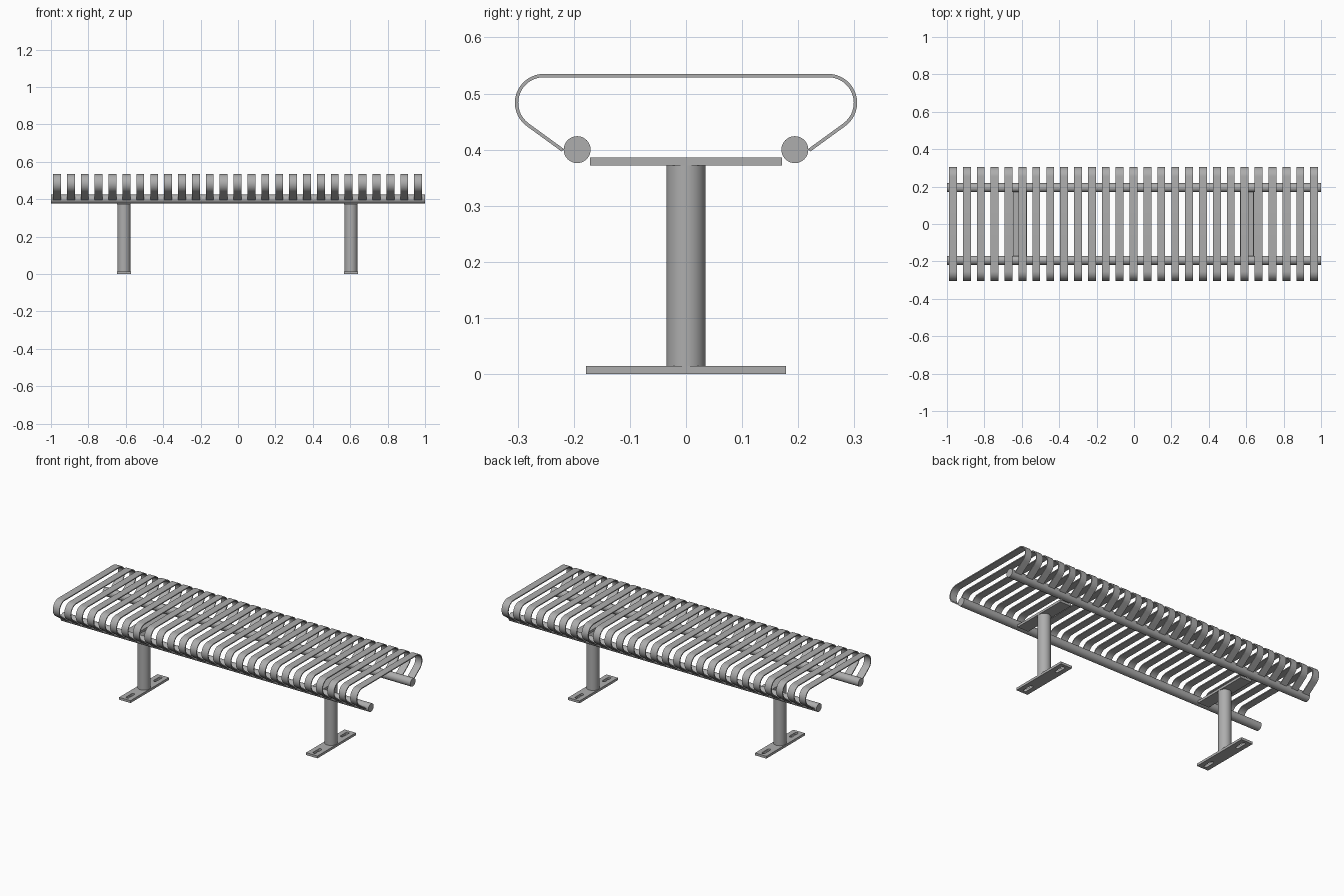
import bpy, bmesh, math

cube = bpy.data.objects.get("Cube")
if cube:
    bpy.data.objects.remove(cube, do_unlink=True)

# Single painted-steel colour
steel = bpy.data.materials.new("grey steel")
steel.use_nodes = True
STEEL = (0.42, 0.42, 0.42, 1)
steel.diffuse_color = STEEL
steel.node_tree.nodes["Principled BSDF"].inputs["Base Color"].default_value = STEEL


def finish(obj, name):
    obj.name = name
    obj.data.materials.clear()
    obj.data.materials.append(steel)
    bpy.ops.object.select_all(action='DESELECT')
    obj.select_set(True)
    bpy.context.view_layer.objects.active = obj
    bpy.ops.object.shade_smooth_by_angle(angle=math.radians(35))
    return obj


def tube(name, radius, length, loc, rot=(0, 0, 0)):
    bpy.ops.mesh.primitive_cylinder_add(vertices=32, radius=radius, depth=length,
                                        location=loc, rotation=rot)
    return finish(bpy.context.object, name)


def slotted_plate(name, x, half_w, half_l, thick):
    """Flat plate with a rounded slot near each end."""
    curve = bpy.data.curves.new(name, 'CURVE')
    curve.dimensions = '2D'
    curve.fill_mode = 'BOTH'
    curve.extrude = thick / 2

    def loop(points):
        spline = curve.splines.new('POLY')
        spline.points.add(len(points) - 1)
        for p, (px, py) in zip(spline.points, points):
            p.co = (px, py, 0, 1)
        spline.use_cyclic_u = True

    loop([(-half_w, -half_l), (half_w, -half_l), (half_w, half_l), (-half_w, half_l)])
    radius, straight = 0.009, 0.025
    for side in (-1, 1):
        slot = []
        for i in range(18):
            a = math.pi * (i if i < 9 else i - 1) / 8
            shift = straight if i < 9 else -straight
            slot.append((radius * math.cos(a),
                         side * 0.127 + shift + radius * math.sin(a)))
        loop(slot)
    obj = bpy.data.objects.new(name, curve)
    bpy.context.collection.objects.link(obj)
    obj.location = (x, 0, thick / 2)
    bpy.ops.object.select_all(action='DESELECT')
    obj.select_set(True)
    bpy.context.view_layer.objects.active = obj
    bpy.ops.object.convert(target='MESH')
    return finish(bpy.context.object, name)


# Slat: flat bar bent round both seat edges and tucked back to the rails
HALF_T, WIDTH, RADIUS = 0.003, 0.042, 0.0485
CY, CZ = 0.2535, 0.4835
BEND = math.radians(-54)          # angle where the bend ends
half = []                         # (y, z, normal y, normal z)
steps = 16
for i in range(steps + 1):
    a = math.pi / 2 + (BEND - math.pi / 2) * i / steps
    c, s = math.cos(a), math.sin(a)
    half.append((CY + RADIUS * c, CZ + RADIUS * s, c, s))
y, z, c, s = half[-1]
half.append((y + s * 0.077, z - c * 0.077, c, s))
path = [(-y, z, -c, s) for y, z, c, s in reversed(half)] + half

bm = bmesh.new()
rings = []
for y, z, c, s in path:
    rings.append([bm.verts.new((sx * WIDTH / 2, y + o * HALF_T * c, z + o * HALF_T * s))
                  for sx, o in ((-1, 1), (1, 1), (1, -1), (-1, -1))])
for r0, r1 in zip(rings, rings[1:]):
    for k in range(4):
        n = (k + 1) % 4
        bm.faces.new((r0[k], r0[n], r1[n], r1[k]))
bm.faces.new(rings[0])
bm.faces.new(rings[-1])
bmesh.ops.recalc_face_normals(bm, faces=bm.faces)
mesh = bpy.data.meshes.new("seat_slats")
bm.to_mesh(mesh)
bm.free()
slats = bpy.data.objects.new("seat_slats", mesh)
bpy.context.collection.objects.link(slats)
slats.location.x = -0.968
finish(slats, "seat_slats")
array = slats.modifiers.new("repeat", 'ARRAY')
array.count = 27
array.use_relative_offset = False
array.use_constant_offset = True
array.constant_offset_displace = (1.931 / 26, 0, 0)

# Long rails under the slats
for name, side in (("front_rail", -1), ("back_rail", 1)):
    tube(name, 0.024, 2, (0, side * 0.194, 0.4), (0, math.pi / 2, 0))

# Pedestals: foot plate, post and cross plate
for name, x in (("right", -0.61), ("left", 0.604)):
    slotted_plate(name + "_foot_plate", x, 0.037, 0.178, 0.014)
    tube(name + "_post", 0.035, 0.36, (x, 0, 0.193))
    bpy.ops.mesh.primitive_cube_add(size=1, location=(x, 0, 0.379))
    plate = bpy.context.object
    plate.scale = (0.072, 0.342, 0.014)
    bpy.ops.object.transform_apply(location=False, rotation=False, scale=True)
    finish(plate, name + "_cross_plate")
